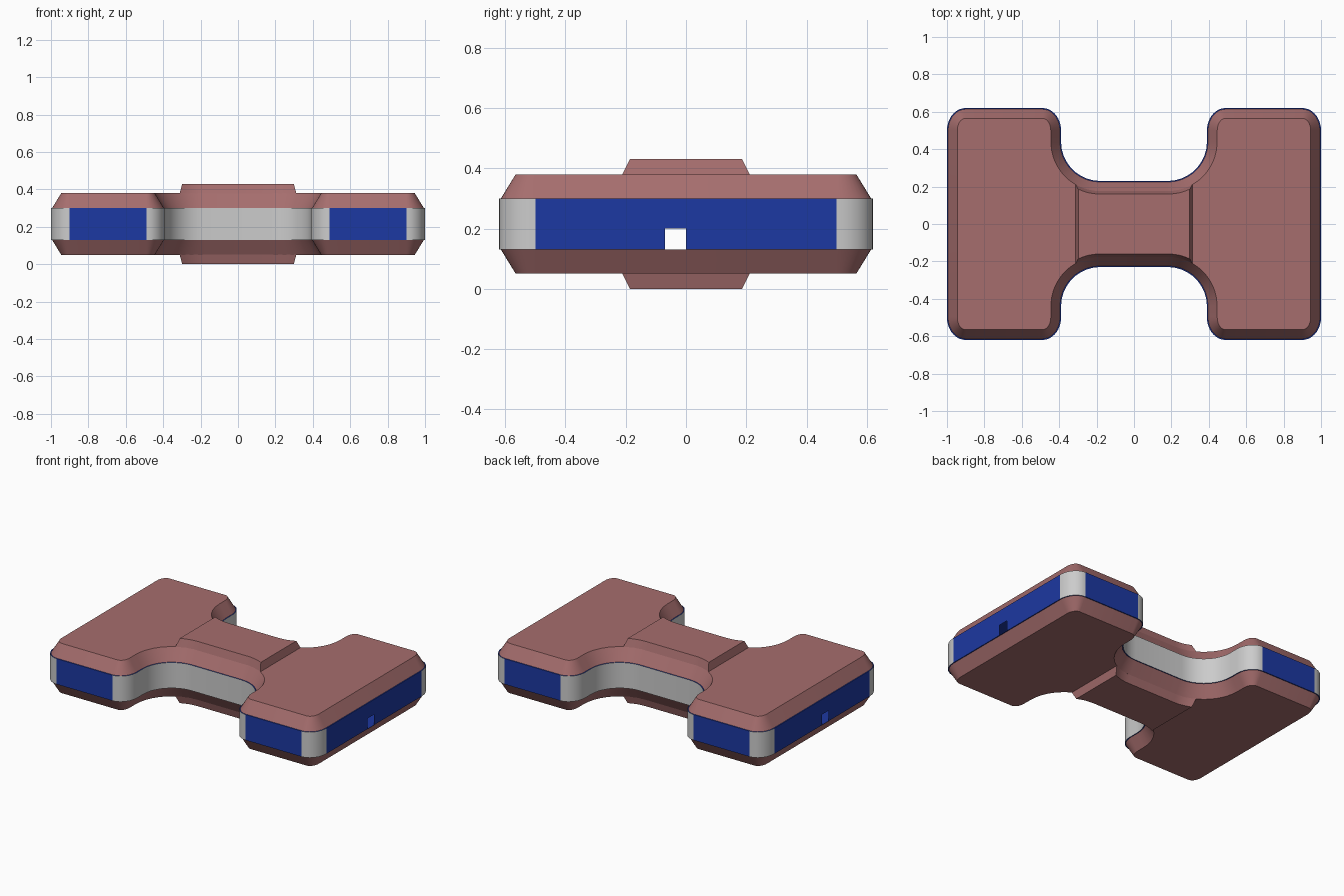
import bpy
from math import sin, cos, pi, sqrt

if "Cube" in bpy.data.objects:
    bpy.data.objects.remove(bpy.data.objects["Cube"])

Z0, Z1, MID = 0.13, 0.30, 0.215
N = 9  # segments per rounded corner


def material(name, color):
    m = bpy.data.materials.new(name)
    m.diffuse_color = color
    m.use_nodes = True
    m.node_tree.nodes["Principled BSDF"].inputs["Base Color"].default_value = m.diffuse_color
    return m


BROWN = material("dusty_red", (0.38, 0.155, 0.155, 1))
BLUE = material("blue", (0.012, 0.04, 0.36, 1))


def build(name, faces, mat=None):
    """Make an object from a list of faces given as coordinates, welding shared points."""
    index, verts, polys = {}, [], []
    for f in faces:
        poly = []
        for p in f:
            key = tuple(round(c, 5) for c in p)
            if key not in index:
                index[key] = len(verts)
                verts.append(key)
            poly.append(index[key])
        polys.append(poly)
    me = bpy.data.meshes.new(name)
    me.from_pydata(verts, [], polys)
    me.update()
    ob = bpy.data.objects.new(name, me)
    bpy.context.collection.objects.link(ob)
    if mat:
        me.materials.append(mat)
    bpy.ops.object.select_all(action='DESELECT')
    ob.select_set(True)
    bpy.context.view_layer.objects.active = ob
    bpy.ops.object.shade_smooth_by_angle(angle=pi / 6)
    return ob


def arc(cx, cy, rx, ry, a0, a1):
    steps = [a0 + (a1 - a0) * i / N for i in range(N + 1)]
    return [(cx + rx * cos(a), cy + ry * sin(a)) for a in steps]


def outline(d):
    """H-shaped plan, inset by d, counter-clockwise."""
    q = (arc(0.9, 0.5, 0.1 - d, 0.12 - d, 0, pi / 2)
         + arc(0.49, 0.5, 0.1 - d, 0.12 - d, pi / 2, pi)
         + arc(0.18, 0.44, 0.21 + d, 0.21 + d, 0, -pi / 2))
    return (q + [(-x, y) for x, y in reversed(q)]
            + [(-x, -y) for x, y in q] + [(x, -y) for x, y in reversed(q)])


def bridge_outline(d, half):
    """The narrow middle of the plan, cut off at x = +-half."""
    side = [0.18 + (half - 0.18) * i / 6 for i in range(7)]
    xs = [-x for x in reversed(side)] + side
    back = [(x, 0.44 - sqrt((0.21 + d) ** 2 - (abs(x) - 0.18) ** 2)) for x in xs]
    return [(x, -y) for x, y in back] + list(reversed(back))


def at(loop, z):
    return [(x, y, z) for x, y in loop]


def loft(low, high):
    """Sloping sides between two loops, closed on top."""
    n = len(low)
    return [[low[i], low[(i + 1) % n], high[(i + 1) % n], high[i]]
            for i in range(n)] + [high]


def flipped(faces):
    return [[(x, y, 2 * MID - z) for x, y, z in reversed(f)] for f in faces]


def wall(a, b, z0=Z0, z1=Z1):
    return [(*a, z0), (*b, z0), (*b, z1), (*a, z1)]


# Middle band: grey curves, blue flat sides, a small slot in each end
plan = outline(0)
grey, blue = [], []
for a, b in zip(plan, plan[1:] + plan[:1]):
    if abs(a[0]) > 0.999 and abs(b[0]) > 0.999:
        s, t = [(a[0], y) for y in ((-0.07, 0.0) if a[0] > 0 else (0.0, -0.07))]
        blue += [wall(a, s), wall(s, t, 0.20, Z1), wall(t, b)]
    elif abs(a[1]) > 0.619 and abs(b[1]) > 0.619:
        blue.append(wall(a, b))
    else:
        grey.append(wall(a, b))
build("grey_band_curves", grey)
build("blue_band_sides", blue, BLUE)

# Blue plates closing the hollow band
plate = [at(plan, Z1)]
build("band_top_plate", plate, BLUE)
build("band_bottom_plate", flipped(plate), BLUE)

# Chamfered covers and raised bridge pads, top and bottom
cover = loft(at(outline(0.006), Z1), at(outline(0.055), 0.38))
pad = loft(at(bridge_outline(0.054, 0.312), 0.379), at(bridge_outline(0.07, 0.298), 0.43))
build("top_cover", cover, BROWN)
build("bottom_cover", flipped(cover), BROWN)
build("top_bridge_pad", pad, BROWN)
build("bottom_bridge_pad", flipped(pad), BROWN)
